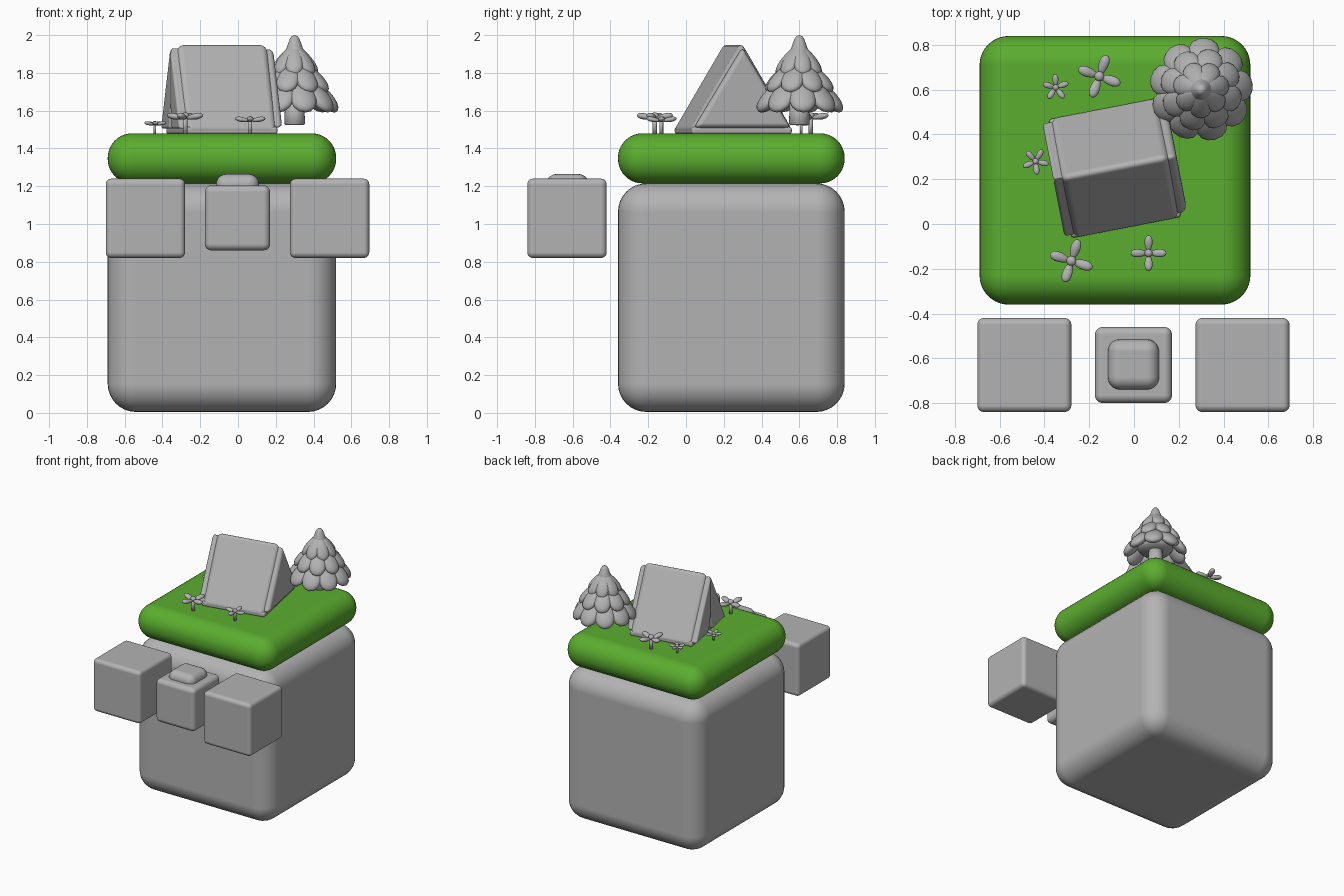
import bpy, bmesh, math
from mathutils import Matrix, Vector

if "Cube" in bpy.data.objects:
    bpy.data.objects.remove(bpy.data.objects["Cube"])


def material(name, rgb):
    m = bpy.data.materials.new(name)
    m.diffuse_color = (*rgb, 1)
    m.use_nodes = True
    m.node_tree.nodes["Principled BSDF"].inputs["Base Color"].default_value = m.diffuse_color
    return m


GREY = material("plain grey", (0.45, 0.45, 0.45))
GREEN = material("grass green", (0.105, 0.42, 0.028))


def finish(name, bm, mat, bevel=0, segments=5, matrix=None):
    bmesh.ops.recalc_face_normals(bm, faces=bm.faces)
    me = bpy.data.meshes.new(name)
    bm.to_mesh(me)
    bm.free()
    me.materials.append(mat)
    for p in me.polygons:
        p.use_smooth = True
    ob = bpy.data.objects.new(name, me)
    bpy.context.collection.objects.link(ob)
    if matrix:
        ob.matrix_world = matrix
    if bevel:
        b = ob.modifiers.new("rounding", 'BEVEL')
        b.width, b.segments, b.limit_method = bevel, segments, 'NONE'
        b.harden_normals = True
    return ob


def box(name, lo, hi, bevel, mat=GREY, segments=5, matrix=None):
    lo, hi = Vector(lo), Vector(hi)
    bm = bmesh.new()
    bmesh.ops.create_cube(bm, size=1, matrix=Matrix.Translation((lo + hi) / 2)
                          @ Matrix.Diagonal((*(hi - lo), 1)))
    return finish(name, bm, mat, bevel, segments, matrix)


def prism(name, outline, x0, x1, bevel, matrix):
    """Extrude a (y, z) outline along x."""
    bm = bmesh.new()
    face = bm.faces.new([bm.verts.new((x0, y, z)) for y, z in outline])
    ext = bmesh.ops.extrude_face_region(bm, geom=[face])["geom"]
    bmesh.ops.translate(bm, vec=(x1 - x0, 0, 0),
                        verts=[v for v in ext if isinstance(v, bmesh.types.BMVert)])
    return finish(name, bm, GREY, bevel, 4, matrix)


def lathe(bm, profile, steps=24):
    """Spin an (r, z) profile about z, on its own vertices."""
    vs = [bm.verts.new((r, 0, z)) for r, z in profile]
    es = [bm.edges.new(p) for p in zip(vs, vs[1:])]
    bmesh.ops.spin(bm, geom=vs + es, axis=(0, 0, 1), cent=(0, 0, 0),
                   steps=steps, angle=math.tau)
    bmesh.ops.remove_doubles(bm, verts=bm.verts, dist=0.0003)


def petal(bm, angle, inner, outer, width, thick, taper=0.35):
    """Leaf-shaped blob from inner (r, z) to outer (r, z), wider outside."""
    a, b = Vector((inner[0], 0, inner[1])), Vector((outer[0], 0, outer[1]))
    d = b - a
    tilt = Matrix.Rotation(-math.atan2(d.z, d.x), 4, 'Y')
    m = (Matrix.Rotation(angle, 4, 'Z') @ Matrix.Translation((a + b) / 2) @ tilt
         @ Matrix.Diagonal((d.length / 2, width / 2, thick / 2, 1)))
    vs = bmesh.ops.create_uvsphere(bm, u_segments=16, v_segments=12, radius=1)["verts"]
    for v in vs:
        k = 1 + taper * v.co.x
        v.co.y *= k
        v.co.z *= k
    bmesh.ops.transform(bm, matrix=m, verts=vs)


# Big block and grass cushion
box("ground_block", (-0.69, -0.36, 0.005), (0.52, 0.84, 1.215), 0.15, segments=8)
box("grass_slab", (-0.69, -0.36, 1.215), (0.52, 0.84, 1.48), 0.13, GREEN, 10)

# Three small cubes in front
box("left_cube", (-0.70, -0.84, 0.82), (-0.28, -0.42, 1.24), 0.03)
box("right_cube", (0.275, -0.84, 0.82), (0.695, -0.42, 1.24), 0.03)
box("middle_cube", (-0.175, -0.80, 0.86), (0.17, -0.46, 1.205), 0.035)
box("middle_cube_cap", (-0.117, -0.74, 1.15), (0.112, -0.515, 1.265), 0.055)

# Tent, turned slightly
T = Matrix.Translation((-0.085, 0.25, 0)) @ Matrix.Rotation(math.radians(11), 4, 'Z')
prism("tent_body", [(-0.285, 1.485), (0.285, 1.485), (0, 1.965)], -0.25, 0.25, 0.04, T)
box("tent_floor", (-0.25, -0.27, 1.475), (0.25, 0.27, 1.515), 0.015, segments=3, matrix=T)
prism("tent_back_panel", [(-0.26, 1.51), (0.26, 1.51), (0, 1.935)], 0.22, 0.28, 0.025, T)
for side, s in (("left", -1), ("right", 1)):
    prism("tent_flap_" + side, [(s * 0.26, 1.505), (s * 0.035, 1.505), (0, 1.64), (0, 1.935)],
          -0.28, -0.22, 0.012, T)

# Tree: trunk, core and three tiers of drooping branches
tree_at = Matrix.Translation((0.30, 0.60, 0))
bm = bmesh.new()
lathe(bm, [(0, 1.525), (0.05, 1.525), (0.055, 1.53), (0.05, 1.66), (0, 1.66)])
finish("tree_trunk", bm, GREY, matrix=tree_at)
bm = bmesh.new()
lathe(bm, [(0, 2.0), (0.015, 1.995), (0.026, 1.98), (0.04, 1.94), (0.06, 1.89), (0.075, 1.85),
           (0.085, 1.78), (0.12, 1.72), (0.13, 1.66), (0.11, 1.635), (0, 1.635)])
finish("tree_core", bm, GREY, matrix=tree_at)
for name, n, a, b, w, t, turn in (
        ("upper", 7, (0.015, 1.945), (0.12, 1.79), 0.09, 0.05, 0.2),
        ("middle", 8, (0.04, 1.86), (0.18, 1.70), 0.115, 0.06, 0.5),
        ("lower", 9, (0.07, 1.78), (0.225, 1.595), 0.135, 0.07, 0.1)):
    bm = bmesh.new()
    for i in range(n):
        petal(bm, turn + i * math.tau / n, a, b, w, t)
    finish("tree_branches_" + name, bm, GREY, matrix=tree_at)

# Flowers: x, y, radius, height of the petals, petal count, turn in degrees
for i, (x, y, r, z, n, turn) in enumerate((
        (-0.28, -0.165, 0.10, 1.565, 4, 72), (0.065, -0.13, 0.08, 1.55, 4, 0),
        (-0.44, 0.28, 0.06, 1.53, 5, 60), (-0.35, 0.61, 0.06, 1.53, 5, 20),
        (-0.155, 0.66, 0.10, 1.565, 4, 70))):
    bm = bmesh.new()
    for k in range(n):
        petal(bm, math.radians(turn) + k * math.tau / n, (0.05 * r, z - 0.05 * r),
              (r, z + 0.12 * r), 0.44 * r, 0.32 * r, 0.25)
    c = Matrix.Translation((0, 0, z + 0.08 * r)) @ Matrix.Diagonal((1, 1, 0.8, 1))
    bmesh.ops.create_uvsphere(bm, u_segments=16, v_segments=10, radius=0.22 * r, matrix=c)
    bmesh.ops.create_cone(bm, cap_ends=True, segments=12, radius1=0.12 * r, radius2=0.12 * r,
                          depth=z - 1.475, matrix=Matrix.Translation((0, 0, (z + 1.475) / 2)))
    finish(f"flower_{i + 1}", bm, GREY, matrix=Matrix.Translation((x, y, 0)))
